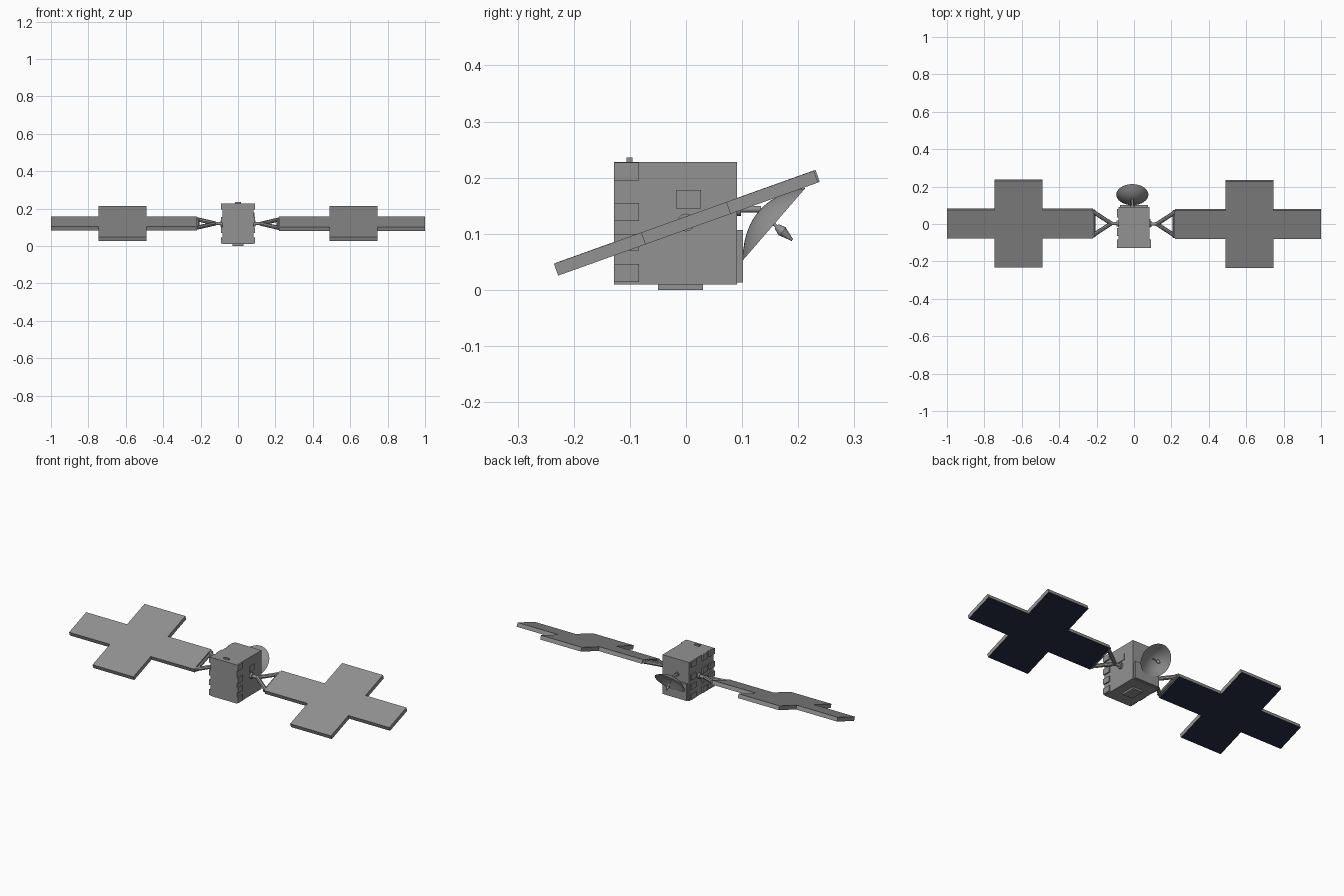
import bpy, bmesh, math
from mathutils import Vector, Matrix

if "Cube" in bpy.data.objects:
    bpy.data.objects.remove(bpy.data.objects["Cube"])

def material(name, rgb):
    m = bpy.data.materials.new(name)
    m.diffuse_color = (*rgb, 1)
    m.use_nodes = True
    m.node_tree.nodes["Principled BSDF"].inputs["Base Color"].default_value = m.diffuse_color
    return m

GREY = material("satin grey", (0.29, 0.29, 0.29))
NAVY = material("solar navy", (0.016, 0.021, 0.048))

def finish(bm, name, mats=(GREY,), smooth=False):
    me = bpy.data.meshes.new(name)
    bmesh.ops.recalc_face_normals(bm, faces=bm.faces)
    bm.to_mesh(me)
    bm.free()
    for m in mats:
        me.materials.append(m)
    ob = bpy.data.objects.new(name, me)
    bpy.context.collection.objects.link(ob)
    if smooth:
        bpy.ops.object.select_all(action='DESELECT')
        ob.select_set(True)
        bpy.context.view_layer.objects.active = ob
        bpy.ops.object.shade_smooth_by_angle(angle=math.radians(35))
    return ob

def box(name, x, y, z):
    bm = bmesh.new()
    size = [b - a for a, b in (x, y, z)]
    mid = [(a + b) / 2 for a, b in (x, y, z)]
    bmesh.ops.create_cube(bm, size=1, matrix=Matrix.Translation(mid) @ Matrix.Diagonal((*size, 1)))
    return finish(bm, name)

def rod(name, a, b, r1, r2=None, sides=12):
    a, b = Vector(a), Vector(b)
    d = b - a
    bm = bmesh.new()
    bmesh.ops.create_cone(bm, cap_ends=True, segments=sides, radius1=r1,
                          radius2=r1 if r2 is None else r2, depth=d.length,
                          matrix=Matrix.Translation((a + b) / 2) @ d.to_track_quat('Z', 'Y').to_matrix().to_4x4())
    return finish(bm, name, smooth=sides > 6)

# Body with cover plates
box("body", (-0.083, 0.083), (-0.128, 0.091), (0.01, 0.228))
box("back_plate", (-0.075, 0.075), (0.09, 0.102), (0.013, 0.107))
box("bottom_plate", (-0.03, 0.03), (-0.05, 0.03), (0.0, 0.012))
box("top_sensor", (-0.015, 0.015), (-0.106, -0.095), (0.225, 0.236))

# Side equipment tiles
rows = [(0.014, 0.046), (0.070, 0.100), (0.123, 0.155), (0.195, 0.227)]
for z in rows:
    box("right_tile", (0.08, 0.09), (-0.128, -0.084), z)
    for y in ((-0.128, -0.084), (-0.065, -0.021), (0.035, 0.079)):
        box("left_tile", (-0.09, -0.08), y, z)
box("right_hatch", (0.08, 0.087), (-0.018, 0.027), (0.145, 0.178))

# Solar wings: tilted cross outline, extruded, cells on the underside
TILT = math.radians(19.7)
T = 0.0225
for s, side in ((1, "right"), (-1, "left")):
    off = 0.0 if s > 0 else 0.003
    M = Matrix.Translation((0, off, 0.119 + off * 0.5)) @ Matrix.Rotation(TILT, 4, 'X')
    half = [(0.22, 0.081), (0.49, 0.081), (0.49, 0.246), (0.745, 0.246), (0.745, 0.081), (1.0, 0.081)]
    outline = half + [(x, -y) for x, y in reversed(half)]
    bm = bmesh.new()
    f = bm.faces.new([bm.verts.new((s * x, y, -T / 2)) for x, y in outline])
    ext = bmesh.ops.extrude_face_region(bm, geom=[f], use_keep_orig=True)
    bmesh.ops.translate(bm, vec=(0, 0, T), verts=[v for v in ext["geom"] if isinstance(v, bmesh.types.BMVert)])
    bmesh.ops.recalc_face_normals(bm, faces=bm.faces)
    for f in bm.faces:
        f.material_index = 1 if f.normal.z < -0.5 else 0
    bm.transform(M)
    finish(bm, side + "_solar_wing", (GREY, NAVY))
    # Yoke from the hub to the wing corners
    for e in (1, -1):
        rod(side + "_yoke_strut", M @ Vector((s * 0.122, 0, 0)), M @ Vector((s * 0.225, e * 0.071, 0)), 0.011, sides=8)
    rod(side + "_yoke_bar", M @ Vector((s * 0.214, -0.076, 0)), M @ Vector((s * 0.214, 0.076, 0)), 0.008, sides=8)
    rod(side + "_hub_shaft", (s * 0.08, off, 0.12), (s * 0.13, off, 0.12), 0.009)
    rod(side + "_hub_collar", (s * 0.08, off, 0.12), (s * 0.094, off, 0.12), 0.016)

# Dish: revolved paraboloid shell facing back and down
axis = Vector((0, 0.757, -0.655))
R, D = 0.086, 0.036
vertex = Vector((-0.009, 0.157, 0.117)) - axis * D
bm = bmesh.new()
outer = [(R * i / 6, D * (i / 6) ** 2) for i in range(7)]
inner = [(r * 0.98, h + 0.003) for r, h in reversed(outer[:-1])]
prof = [bm.verts.new((r, 0, h)) for r, h in outer + inner]
edges = [bm.edges.new(p) for p in zip(prof, prof[1:])]
bmesh.ops.spin(bm, geom=prof + edges, axis=(0, 0, 1), cent=(0, 0, 0), steps=32, angle=2 * math.pi)
bmesh.ops.remove_doubles(bm, verts=bm.verts, dist=1e-5)
bm.transform(Matrix.Translation(vertex) @ axis.to_track_quat('Z', 'Y').to_matrix().to_4x4())
finish(bm, "dish", smooth=True)

# Dish feed and mount
rod("feed_stem", vertex, vertex + axis * 0.06, 0.003)
rod("feed_horn", vertex + axis * 0.042, vertex + axis * 0.056, 0.005, 0.010)
rod("feed_tip", vertex + axis * 0.056, vertex + axis * 0.079, 0.009, 0.002)
rod("dish_mount", (-0.009, 0.085, 0.144), (-0.009, 0.134, 0.144), 0.006)
rod("mount_collar", (-0.009, 0.088, 0.144), (-0.009, 0.098, 0.144), 0.012)
